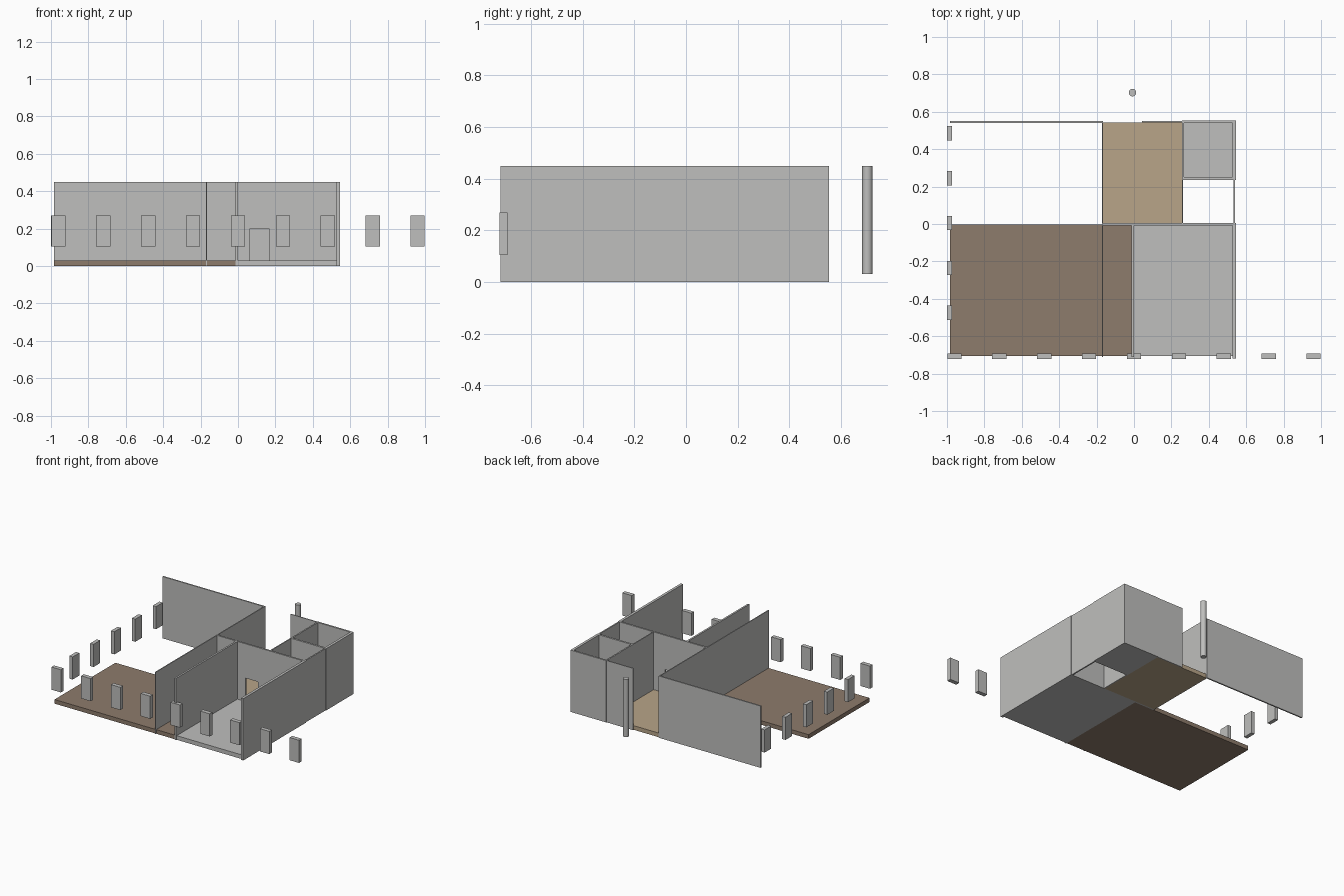
import bpy
import bmesh

cube = bpy.data.objects.get("Cube")
if cube:
    bpy.data.objects.remove(cube, do_unlink=True)


def material(name, rgb):
    m = bpy.data.materials.new(name)
    m.use_nodes = True
    m.diffuse_color = (*rgb, 1)
    for node in m.node_tree.nodes:
        if node.type == 'BSDF_PRINCIPLED':
            node.inputs["Base Color"].default_value = (*rgb, 1)
    return m


GREY = material("plaster_grey", (0.52, 0.52, 0.51))
BROWN = material("terrace_brown", (0.27, 0.20, 0.15))
TAN = material("hall_tan", (0.48, 0.375, 0.25))

TOP = 0.45     # wall height
SLAB = 0.03    # floor thickness


def boxes(name, mat, *bounds):
    """One object made of boxes, each given as (x0, x1, y0, y1, z0, z1)."""
    bm = bmesh.new()
    for x0, x1, y0, y1, z0, z1 in bounds:
        verts = bmesh.ops.create_cube(bm, size=1)["verts"]
        bmesh.ops.scale(bm, verts=verts, vec=(x1 - x0, y1 - y0, z1 - z0))
        bmesh.ops.translate(bm, verts=verts,
                            vec=((x0 + x1) / 2, (y0 + y1) / 2, (z0 + z1) / 2))
    mesh = bpy.data.meshes.new(name)
    bm.to_mesh(mesh)
    bm.free()
    mesh.materials.append(mat)
    ob = bpy.data.objects.new(name, mesh)
    bpy.context.collection.objects.link(ob)
    return ob


def floor(name, mat, x0, x1, y0, y1):
    return boxes(name, mat, (x0, x1, y0, y1, 0, SLAB))


def wall(name, x0, x1, y0, y1, bottom=0):
    return boxes(name, GREY, (x0, x1, y0, y1, bottom, TOP))


# Floors
floor("terrace_floor", BROWN, -0.985, -0.013, -0.705, -0.004)
floor("bedroom_floor", GREY, 0, 0.526, -0.705, -0.007)
floor("hall_floor", TAN, -0.166, 0.256, 0.006, 0.543)
floor("bathroom_floor", GREY, 0.266, 0.526, 0.25, 0.54)

# Long walls running front to back
wall("corridor_wall", -0.172, -0.165, -0.712, 0.55, 0.001)
wall("bedroom_left_wall", -0.013, 0, -0.712, -0.007)
wall("bedroom_right_wall", 0.526, 0.545, -0.718, 0.006)
wall("shaft_left_wall", 0.256, 0.263, 0.006, 0.236)
wall("shaft_right_wall", 0.531, 0.541, 0.006, 0.236)

# Back walls, leaving the hall entrance open
wall("back_left_wall", -0.985, -0.172, 0.54, 0.55)
wall("back_hall_wall", 0.043, 0.256, 0.543, 0.55)

# Cross wall with a doorway
DOOR_L, DOOR_R, DOOR_TOP = 0.065, 0.167, 0.2
boxes("cross_wall", GREY,
      (-0.165, DOOR_L, -0.007, 0.006, 0, TOP),
      (DOOR_R, 0.526, -0.007, 0.006, 0, TOP),
      (DOOR_L, DOOR_R, -0.007, 0.006, DOOR_TOP, TOP),
      (DOOR_L, DOOR_R, -0.007, 0.006, 0, SLAB))

# Bathroom enclosure
wall("bathroom_front_wall", 0.256, 0.545, 0.236, 0.25)
wall("bathroom_back_wall", 0.256, 0.545, 0.54, 0.553)
wall("bathroom_left_wall", 0.256, 0.266, 0.25, 0.54)
wall("bathroom_right_wall", 0.526, 0.545, 0.25, 0.54)

# Rows of free-standing blocks along the front and the right side
STEP, HALF, LOW, HIGH = 0.24, 0.038, 0.105, 0.27
for i in range(9):
    x = (i - 4) * STEP
    boxes(f"front_block_{i + 1}", GREY,
          (x - HALF, x + HALF, -0.7225, -0.692, LOW, HIGH))
for i in range(5):
    y = 0.005 + (i - 2) * STEP
    boxes(f"side_block_{i + 1}", GREY,
          (-1, -0.973, y - HALF, y + HALF, LOW, HIGH))

# Round column behind the entrance
bpy.ops.mesh.primitive_cylinder_add(vertices=32, radius=0.02, depth=TOP - SLAB,
                                    location=(-0.008, 0.7025, (TOP + SLAB) / 2))
column = bpy.context.object
column.name = "entrance_column"
column.data.materials.append(GREY)
bpy.ops.object.shade_smooth_by_angle()
